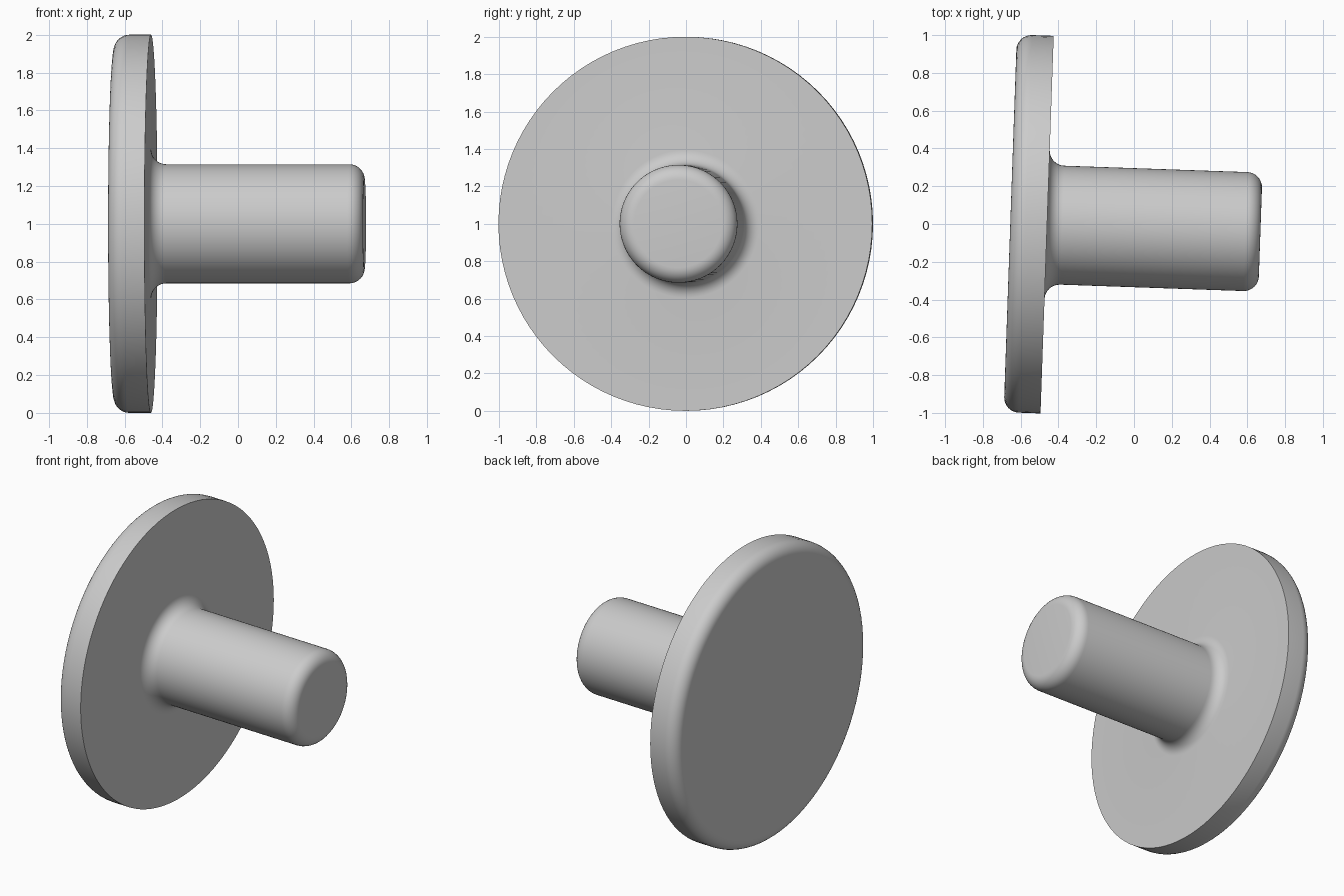
import bpy, bmesh, math
from mathutils import Matrix, Vector

cube = bpy.data.objects.get("Cube")
if cube:
    bpy.data.objects.remove(cube, do_unlink=True)

grey = bpy.data.materials.new("plain_grey")
grey.use_nodes = True
grey.diffuse_color = (0.6, 0.6, 0.6, 1)
grey.node_tree.nodes["Principled BSDF"].inputs["Base Color"].default_value = grey.diffuse_color

SIDES = 96
BACK, FACE, TIP = -0.655, -0.46, 0.67   # stations along the axis
DISC_R, STEM_R, ROUND = 1.0, 0.315, 0.08


def arc(x, r, start, end, radius=ROUND, steps=8):
    """Points of a rounded corner centred on (axis position, radius)."""
    angles = [math.radians(start + (end - start) * i / steps) for i in range(steps + 1)]
    return [(x + radius * math.cos(a), r + radius * math.sin(a)) for a in angles]


# Half profile: rounded disc rim, sharp front rim, fillet, stem, rounded tip
profile = [(BACK, 0)]
profile += arc(BACK + ROUND, DISC_R - ROUND, 180, 90)
profile += [(FACE, DISC_R)]
profile += arc(FACE + ROUND, STEM_R + ROUND, 180, 270)
profile += arc(TIP - ROUND, STEM_R - ROUND, 90, 0)
profile += [(TIP, 0)]

# Revolve the profile around the x axis
bm = bmesh.new()
verts = [bm.verts.new((x, 0, r)) for x, r in profile]
edges = [bm.edges.new(pair) for pair in zip(verts, verts[1:])]
bmesh.ops.spin(bm, geom=verts + edges, cent=(0, 0, 0), axis=(1, 0, 0),
               angle=math.tau, steps=SIDES, use_merge=True)
bmesh.ops.remove_doubles(bm, verts=bm.verts, dist=0.0001)
bmesh.ops.recalc_face_normals(bm, faces=bm.faces)

# Turn slightly about the middle of the disc and raise to the ground
pivot = Vector(((BACK + FACE) / 2, 0, 0))
turn = Matrix.Translation(pivot) @ Matrix.Rotation(math.radians(-2), 4, 'Z') @ Matrix.Translation(-pivot)
bm.transform(Matrix.Translation((0, 0, DISC_R)) @ turn)

mesh = bpy.data.meshes.new("disc_with_stem")
bm.to_mesh(mesh)
bm.free()
mesh.materials.append(grey)
knob = bpy.data.objects.new("disc_with_stem", mesh)
bpy.context.collection.objects.link(knob)

# Smooth shading with the sharp front rim kept
bpy.ops.object.select_all(action='DESELECT')
knob.select_set(True)
bpy.context.view_layer.objects.active = knob
bpy.ops.object.shade_smooth_by_angle(angle=math.radians(30))
